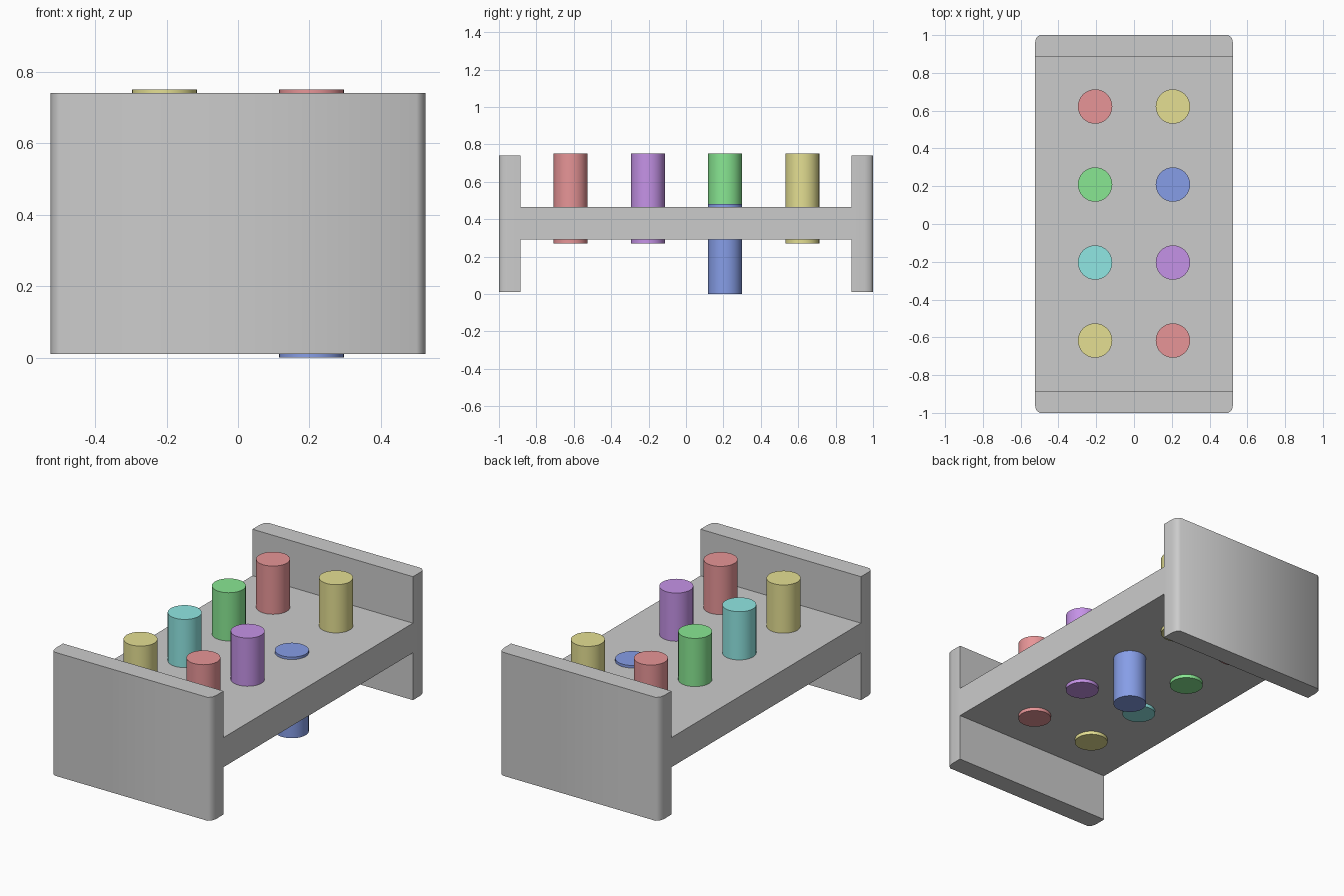
import bpy, bmesh, math

if "Cube" in bpy.data.objects:
    bpy.data.objects.remove(bpy.data.objects["Cube"])


def finish(bm, name, angle):
    bmesh.ops.recalc_face_normals(bm, faces=bm.faces)
    mesh = bpy.data.meshes.new(name)
    bm.to_mesh(mesh)
    bm.free()
    obj = bpy.data.objects.new(name, mesh)
    bpy.context.collection.objects.link(obj)
    bpy.ops.object.select_all(action='DESELECT')
    obj.select_set(True)
    bpy.context.view_layer.objects.active = obj
    bpy.ops.object.shade_smooth_by_angle(angle=math.radians(angle))
    return obj


# Bench body: H-shaped side profile swept across x, outer corners eased
def h_profile(outer):
    inner, bottom, low, high, top = 0.885, 0.01, 0.29, 0.465, 0.74
    right = [(inner, low), (inner, bottom), (outer, bottom),
             (outer, top), (inner, top), (inner, high)]
    return right + [(-y, z) for y, z in reversed(right)]


half = [(0.50, 1.0), (0.518, 0.985), (0.525, 0.955)]
sections = [(-x, y) for x, y in reversed(half)] + half
bm = bmesh.new()
rings = [[bm.verts.new((x, y, z)) for y, z in h_profile(outer)]
         for x, outer in sections]
for a, b in zip(rings, rings[1:]):
    for i in range(len(a)):
        j = (i + 1) % len(a)
        bm.faces.new((a[i], a[j], b[j], b[i]))
bm.faces.new(rings[0])
bm.faces.new(rings[-1])
finish(bm, "bench_body", 60)

# Pegs through the board, one hammered down
colors = {
    "red": (0.80, 0.30, 0.31, 1), "yellow": (0.78, 0.74, 0.29, 1),
    "green": (0.25, 0.80, 0.29, 1), "blue": (0.24, 0.34, 0.80, 1),
    "cyan": (0.28, 0.80, 0.77, 1), "purple": (0.56, 0.29, 0.80, 1),
}
mats = {}
for name, rgba in colors.items():
    mats[name] = bpy.data.materials.new(name)
    mats[name].diffuse_color = rgba

rows = [("yellow", "red"), ("cyan", "purple"), ("green", "blue"), ("red", "yellow")]
for r, row in enumerate(rows):
    for c, color in enumerate(row):
        z = 0.24 if color == "blue" else 0.51
        bm = bmesh.new()
        bmesh.ops.create_cone(bm, cap_ends=True, segments=32,
                              radius1=0.091, radius2=0.091, depth=0.48)
        side = ("left", "right")[c]
        peg = finish(bm, f"{color}_peg_{side}", 40)
        peg.location = ((-0.206, 0.206)[c], -0.617 + 0.413 * r, z)
        peg.data.materials.append(mats[color])

for m in bpy.data.materials:
    if m.users and not m.is_grease_pencil:
        m.use_nodes = True
        m.node_tree.nodes["Principled BSDF"].inputs["Base Color"].default_value = m.diffuse_color
